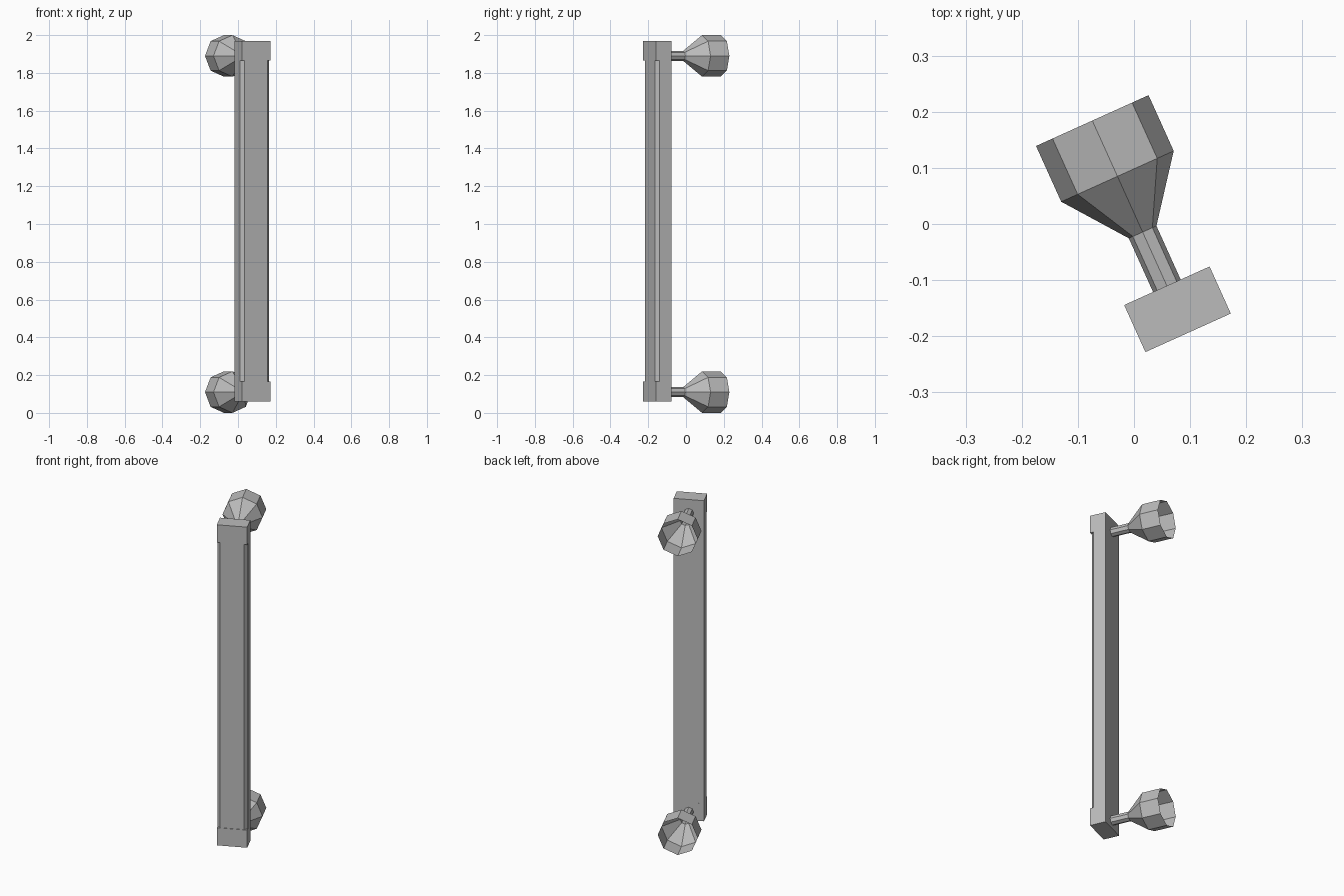
import bpy, bmesh, math
from mathutils import Matrix

cube = bpy.data.objects.get("Cube")
if cube:
    bpy.data.objects.remove(cube)

grey = bpy.data.materials.new("satin_grey")
grey.use_nodes = True
colour = (0.5, 0.5, 0.5, 1)
grey.diffuse_color = colour
grey.node_tree.nodes["Principled BSDF"].inputs["Base Color"].default_value = colour

# The whole handle is turned about the vertical axis
PLACE = Matrix.Translation((0.0775, -0.152, 0)) @ Matrix.Rotation(math.radians(24.3), 4, "Z")
HALF_W, HALF_D = 0.0835, 0.046


def finish(name, bm):
    bmesh.ops.recalc_face_normals(bm, faces=bm.faces)
    mesh = bpy.data.meshes.new(name)
    bm.to_mesh(mesh)
    bm.free()
    mesh.materials.append(grey)
    obj = bpy.data.objects.new(name, mesh)
    obj.matrix_world = PLACE
    bpy.context.collection.objects.link(obj)


def prism(name, outline, z0, z1):
    """Extrude a plan outline upward."""
    bm = bmesh.new()
    face = bm.faces.new([bm.verts.new((x, y, z0)) for x, y in outline])
    top = bmesh.ops.extrude_face_region(bm, geom=[face])["geom"]
    verts = [g for g in top if isinstance(g, bmesh.types.BMVert)]
    bmesh.ops.translate(bm, verts=verts, vec=(0, 0, z1 - z0))
    finish(name, bm)


def knob(name, z):
    """Eight-sided stem flaring into an open cup."""
    bm = bmesh.new()
    rings = []
    for y, r in ((HALF_D, 0.027), (0.151, 0.027), (0.26, 0.11), (0.369, 0.11)):
        angles = [math.tau * i / 8 for i in range(8)]
        rings.append([bm.verts.new((r * math.sin(a), y, z + r * math.cos(a))) for a in angles])
    for a, b in zip(rings, rings[1:]):
        for i in range(8):
            j = (i + 1) % 8
            bm.faces.new((a[i], a[j], b[j], b[i]))
    finish(name, bm)


# End blocks and their knobs
block = [(-HALF_W, -HALF_D), (HALF_W, -HALF_D), (HALF_W, HALF_D), (-HALF_W, HALF_D)]
for side, z0, zk in (("lower", 0.06, 0.11), ("upper", 1.865, 1.89)):
    prism(side + "_block", block, z0, z0 + 0.105)
    knob(side + "_knob", zk)

# Grip bar, slightly recessed at the front with chamfered front edges
c, front = 0.018, -HALF_D + 0.003
right = [(HALF_W - c, front), (HALF_W, front + c), (HALF_W, HALF_D)]
prism("grip_bar", right + [(-x, y) for x, y in reversed(right)], 0.165, 1.865)
